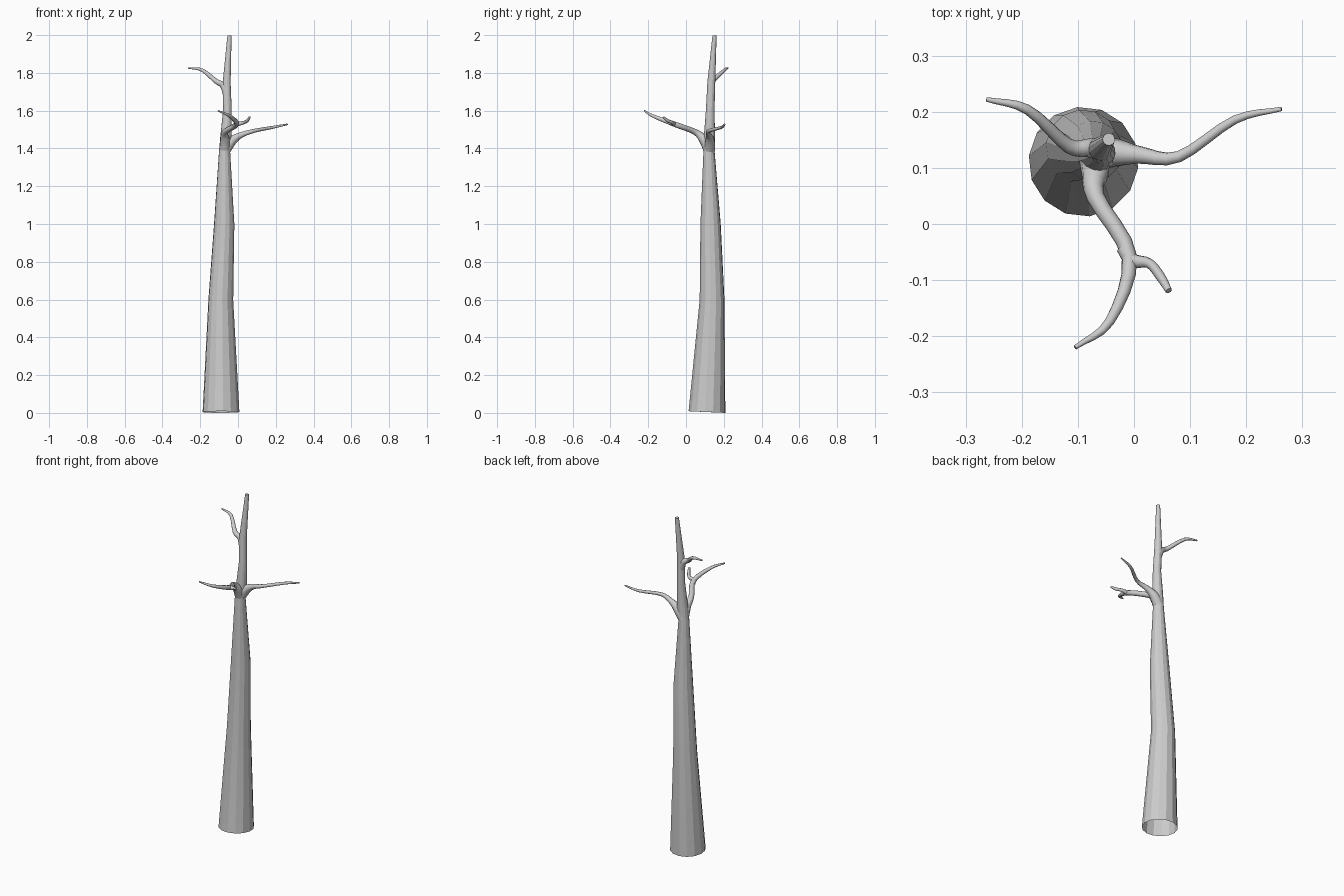
import bpy, bmesh
from math import sin, cos, pi, radians
from mathutils import Vector

if "Cube" in bpy.data.objects:
    bpy.data.objects.remove(bpy.data.objects["Cube"])


def refine(pts, n):
    """Catmull-Rom subdivision of (x, y, z, radius) points."""
    p = [Vector(q) for q in pts]
    p = [2 * p[0] - p[1]] + p + [2 * p[-1] - p[-2]]
    out = []
    for i in range(1, len(p) - 2):
        a, b, c, d = p[i - 1:i + 3]
        for k in range(n):
            t = k / n
            out.append(0.5 * (2 * b + (c - a) * t + (2 * a - 5 * b + 4 * c - d) * t * t
                              + (3 * b - a - 3 * c + d) * t ** 3))
    return out + [p[-2]]


def tube(name, pts, sides, steps=1, angle=40):
    """Tapered tube along a path, open at the start and capped at the end."""
    pts = refine(pts, steps) if steps > 1 else [Vector(q) for q in pts]
    pos = [q.xyz for q in pts]
    bm = bmesh.new()
    rings, prev, u = [], None, None
    last = len(pos) - 1
    for i, c in enumerate(pos):
        if i in (0, last):
            tan = (pos[min(i + 1, last)] - pos[max(i - 1, 0)]).normalized()
        else:
            tan = ((pos[i + 1] - c).normalized() + (c - pos[i - 1]).normalized()).normalized()
        if prev is None:
            u = tan.orthogonal().normalized()
        else:
            u = prev.rotation_difference(tan) @ u
        prev = tan
        v = tan.cross(u)
        r = pts[i].w
        rings.append([bm.verts.new(c + r * (cos(2 * pi * k / sides) * u + sin(2 * pi * k / sides) * v))
                      for k in range(sides)])
    for a, b in zip(rings, rings[1:]):
        for k in range(sides):
            j = (k + 1) % sides
            bm.faces.new((a[k], a[j], b[j], b[k]))
    bm.faces.new(rings[-1])
    me = bpy.data.meshes.new(name)
    bm.to_mesh(me)
    bm.free()
    ob = bpy.data.objects.new(name, me)
    bpy.context.collection.objects.link(ob)
    bpy.ops.object.select_all(action='DESELECT')
    bpy.context.view_layer.objects.active = ob
    ob.select_set(True)
    bpy.ops.object.shade_smooth_by_angle(angle=radians(angle))
    return ob


# Faceted main trunk, open underneath, running up to the thin leader
tube("trunk", [(-.09, .111, .0045, .098), (-.091, .138, .6, .066), (-.073, .13, 1.0, .054),
               (-.071, .122, 1.38, .030), (-.064, .124, 1.46, .030), (-.056, .128, 1.6, .023),
               (-.06, .134, 1.75, .021), (-.045, .151, 1.998, .011)], 14, angle=22)

# Branches, flared where they leave the wood
tube("right_branch", [(-.07, .124, 1.39, .030), (-.035, .127, 1.437, .026), (.01, .123, 1.468, .016),
                      (.08, .120, 1.492, .0105), (.18, .186, 1.511, .008), (.263, .205, 1.528, .004)], 10, 4)
tube("upper_left_branch", [(-.06, .132, 1.69, .021), (-.08, .136, 1.735, .017), (-.118, .140, 1.757, .013),
                           (-.19, .204, 1.815, .009), (-.263, .222, 1.826, .004)], 10, 4)
tube("front_branch", [(-.07, .122, 1.39, .029), (-.069, .093, 1.447, .025), (-.068, .047, 1.488, .016),
                      (-.008, -.060, 1.528, .014), (-.043, -.173, 1.571, .009),
                      (-.105, -.220, 1.599, .004)], 10, 4)
tube("front_branch_fork", [(-.02, -.042, 1.522, .012), (-.003, -.065, 1.530, .013), (.027, -.070, 1.536, .009),
                           (.048, -.095, 1.546, .0085), (.062, -.119, 1.565, .006)], 10, 4)
